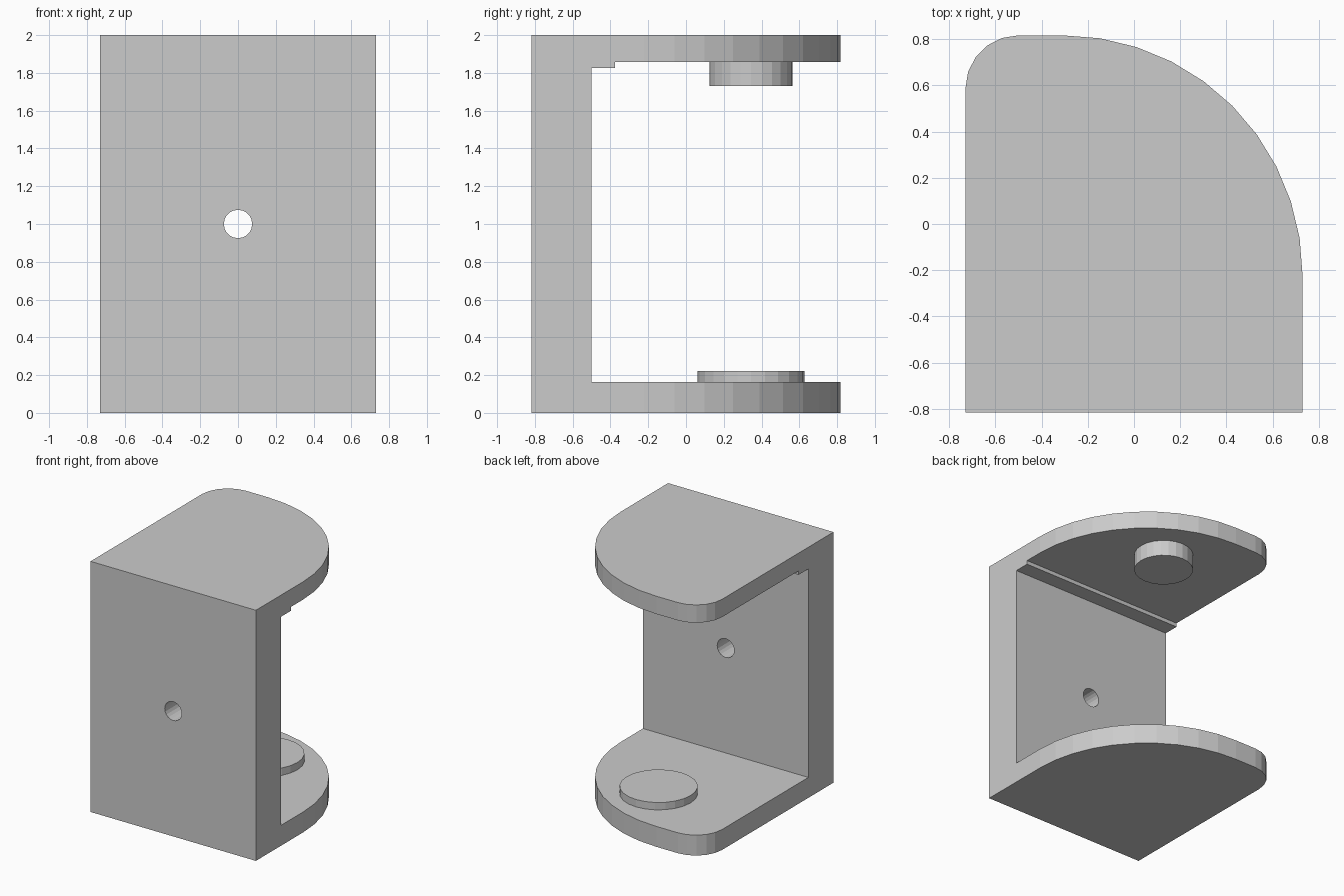
import bpy, bmesh
from math import sin, cos, radians
from mathutils import Vector

if "Cube" in bpy.data.objects:
    bpy.data.objects.remove(bpy.data.objects["Cube"])


def arc(cx, cy, r, a0, a1, n):
    return [(cx + r * cos(radians(a0 + (a1 - a0) * i / n)),
             cy + r * sin(radians(a0 + (a1 - a0) * i / n))) for i in range(n + 1)]


def prism(name, points, direction):
    """Extrude a closed 3D outline along a direction."""
    bm = bmesh.new()
    face = bm.faces.new([bm.verts.new(p) for p in points])
    ext = bmesh.ops.extrude_face_region(bm, geom=[face], use_keep_orig=True)
    bmesh.ops.translate(bm, vec=Vector(direction),
                        verts=[v for v in ext["geom"] if isinstance(v, bmesh.types.BMVert)])
    bmesh.ops.recalc_face_normals(bm, faces=bm.faces)
    mesh = bpy.data.meshes.new(name)
    bm.to_mesh(mesh)
    bm.free()
    obj = bpy.data.objects.new(name, mesh)
    bpy.context.collection.objects.link(obj)
    return obj


def cut(target, cutter):
    mod = target.modifiers.new("cut", "BOOLEAN")
    mod.operation, mod.solver, mod.object = "DIFFERENCE", "EXACT", cutter
    bpy.context.view_layer.objects.active = target
    bpy.ops.object.modifier_apply(modifier=mod.name)
    bpy.data.objects.remove(cutter)


W, D = 0.73, 0.817

# Bracket body: plan outline with one large and one small rounded corner
outline = [(-W, -D), (W, -D)]
outline += arc(W - 1.04, D - 1.04, 1.04, 0, 90, 10)
outline += arc(-W + 0.23, D - 0.23, 0.23, 90, 180, 5)
bracket = prism("bracket", [(x, y, 0) for x, y in outline], (0, 0, 2))

# Open space between the plates, with a small step under the top plate
gap = [(-0.5, 0.163), (1, 0.163), (1, 1.858), (-0.375, 1.858), (-0.375, 1.827), (-0.5, 1.827)]
cut(bracket, prism("gap_cutter", [(-1, y, z) for y, z in gap], (2, 0, 0)))

# Screw hole through the back wall
hole = arc(0, 1, 0.075, 0, 360, 20)[:-1]
cut(bracket, prism("hole_cutter", [(x, -1, z) for x, z in hole], (0, 0.7, 0)))

# Round bosses on the two plates
for name, r, z0, z1 in (("lower_boss", 0.283, 0.163, 0.222), ("upper_boss", 0.22, 1.73, 1.858)):
    ring = arc(0, 0.345, r, 0, 360, 24)[:-1]
    prism(name, [(x, y, z0) for x, y in ring], (0, 0, z1 - z0))
